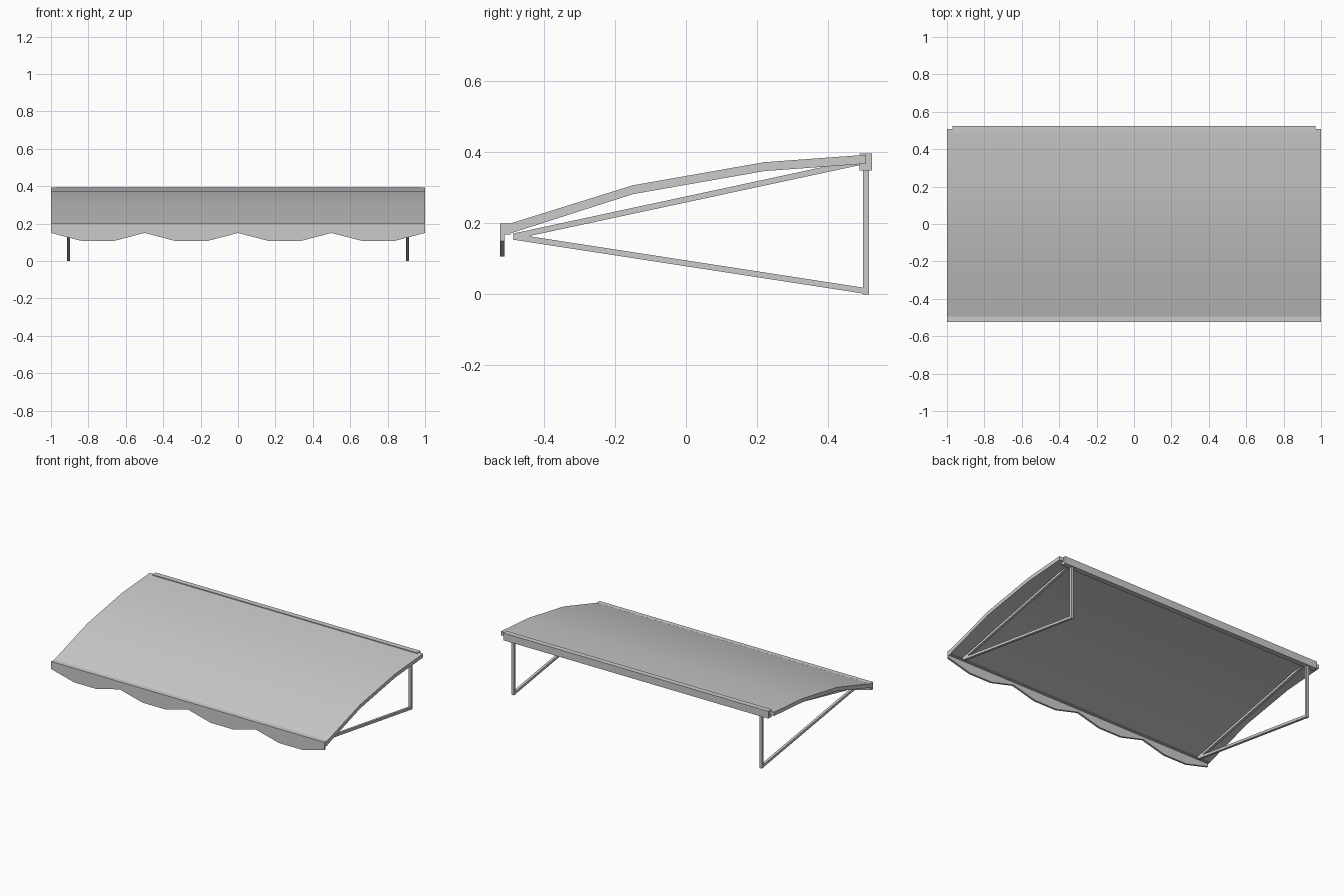
import bpy, bmesh, math
from mathutils import Vector

if "Cube" in bpy.data.objects:
    bpy.data.objects.remove(bpy.data.objects["Cube"])


def extrude_outline(name, pts, vec):
    """Prism from a flat outline, extruded along vec."""
    bm = bmesh.new()
    face = bm.faces.new([bm.verts.new(p) for p in pts])
    res = bmesh.ops.extrude_face_region(bm, geom=[face])
    bmesh.ops.translate(bm, vec=vec, verts=[g for g in res["geom"] if isinstance(g, bmesh.types.BMVert)])
    bmesh.ops.recalc_face_normals(bm, faces=bm.faces)
    me = bpy.data.meshes.new(name)
    bm.to_mesh(me)
    bm.free()
    ob = bpy.data.objects.new(name, me)
    bpy.context.collection.objects.link(ob)
    return ob


def box(name, x, y, z):
    pts = [(x[0], y[0], z[0]), (x[0], y[1], z[0]), (x[0], y[1], z[1]), (x[0], y[0], z[1])]
    return extrude_outline(name, pts, (x[1] - x[0], 0, 0))


def strut(name, x, a, b, w=0.0165):
    """Square bar between two (y, z) points."""
    a, b = Vector((0, *a)), Vector((0, *b))
    d = (b - a).normalized()
    n = Vector((0, -d.z, d.y)) * (w / 2)
    pts = [p + Vector((x - w / 2, 0, 0)) for p in (a - n, b - n, b + n, a + n)]
    return extrude_outline(name, pts, (w, 0, 0))


# Curved canopy sheet
top = [(-0.506, 0.196), (-0.15, 0.307), (0.22, 0.372), (0.507, 0.393)]
under = [(-0.506, 0.168), (-0.15, 0.282), (0.22, 0.347), (0.507, 0.368)]
canopy = extrude_outline("canopy_sheet", [(-1, y, z) for y, z in top + under[::-1]], (2, 0, 0))
bpy.context.view_layer.objects.active = canopy
canopy.select_set(True)
bpy.ops.object.shade_smooth_by_angle(angle=math.radians(30))
canopy.select_set(False)

# Front rail and rear wall rail
box("front_rail", (-1, 1), (-0.524, -0.494), (0.168, 0.2))
box("wall_rail", (-0.97, 0.97), (0.489, 0.524), (0.349, 0.397))

# Scalloped valance: four arcs of three segments
edge = []
for i in range(13):
    drop = 0.05 * math.sin(math.pi * (i % 3) / 3)
    edge.append((-1 + i / 6, -0.524, 0.15 - drop))
extrude_outline("valance", edge + [(1, -0.524, 0.2), (-1, -0.524, 0.2)], (0, 0.013, 0))

# Triangular side brackets
for side, x in (("left", -0.907), ("right", 0.907)):
    strut(side + "_upright", x, (0.507, 0), (0.507, 0.37))
    strut(side + "_upper_strut", x, (-0.486, 0.163), (0.507, 0.376))
    strut(side + "_lower_strut", x, (-0.486, 0.162), (0.505, 0.0095))
